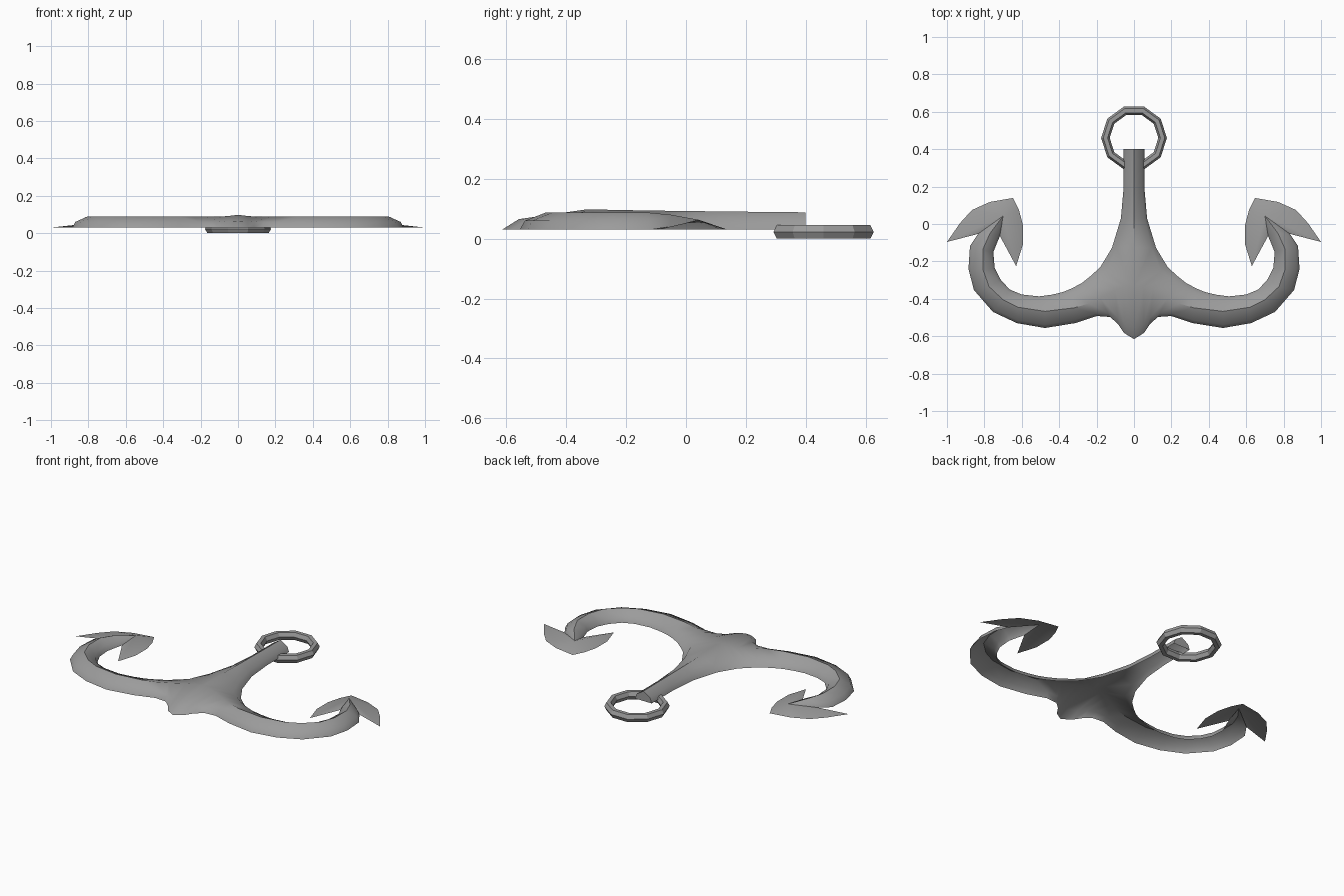
import bpy, bmesh, math
from mathutils import Vector

cube = bpy.data.objects.get("Cube")
if cube:
    bpy.data.objects.remove(cube, do_unlink=True)

iron = bpy.data.materials.new("grey_iron")
iron.use_nodes = True
GREY = (0.33, 0.33, 0.33, 1)
iron.diffuse_color = GREY
iron.node_tree.nodes["Principled BSDF"].inputs["Base Color"].default_value = GREY

BASE = 0.03   # height of the open lower rim
TOP = 0.088   # height of the ridge


def finish(name, bm, angle):
    """Turn a bmesh into a shaded object."""
    mesh = bpy.data.meshes.new(name)
    bm.to_mesh(mesh)
    bm.free()
    mesh.materials.append(iron)
    ob = bpy.data.objects.new(name, mesh)
    bpy.context.collection.objects.link(ob)
    bpy.ops.object.select_all(action='DESELECT')
    ob.select_set(True)
    bpy.context.view_layer.objects.active = ob
    bpy.ops.object.shade_smooth_by_angle(angle=math.radians(angle))
    return ob


def shell(name, polygons, angle):
    """Build polygons for the left half, mirror them and face them upward."""
    bm = bmesh.new()
    for side in (1, -1):
        for poly in polygons:
            # drop repeated corners where a strip closes to a point
            pts = [p for i, p in enumerate(poly) if (p - poly[i - 1]).length > 1e-5]
            if len(pts) > 2:
                bm.faces.new([bm.verts.new((p.x * side, p.y, p.z)) for p in pts])
    bmesh.ops.remove_doubles(bm, verts=bm.verts, dist=1e-4)
    bmesh.ops.recalc_face_normals(bm, faces=bm.faces)
    bm.normal_update()
    if sum(f.normal.z * f.calc_area() for f in bm.faces) < 0:
        bmesh.ops.reverse_faces(bm, faces=bm.faces)
    return finish(name, bm, angle)


def shoulder(edge, ridge):
    """Point between rim and ridge that gives the section its rounded wall."""
    p = edge.lerp(ridge, 0.2)
    p.z = edge.z + (ridge.z - edge.z) * 0.52
    return p


def strip(edges, ridges):
    rows = [(e, shoulder(e, r), r) for e, r in zip(edges, ridges)]
    return [[a[k], a[k + 1], b[k + 1], b[k]]
            for a, b in zip(rows, rows[1:]) for k in (0, 1)]


def rim(points):
    return [Vector((x, y, BASE)) for x, y in points]


# Shank: distance along y and half width
shank = [(0.4, 0.055), (0.2, 0.055), (0.03, 0.07), (-0.128, 0.118)]
shank_rim = rim([(w, y) for y, w in shank])
shank_ridge = [Vector((0, y, TOP + 0.002 * i)) for i, (y, w) in enumerate(shank)]

# Arm: ridge, inner rim and outer rim, from the crown to the fluke
ridge_xy = [(0, -.332), (.05, -.336), (.1, -.35), (.18, -.396), (.24, -.425),
            (.32, -.448), (.476, -.467), (.62, -.445), (.7, -.405),
            (.775, -.335), (.807, -.245), (.808, -.135), (.77, -.05)]
inner = rim([(.18, -.23), (.227, -.274), (.278, -.315), (.33, -.343), (.38, -.364),
             (.44, -.378), (.508, -.387), (.6, -.377), (.665, -.35),
             (.715, -.295), (.745, -.235), (.752, -.15), (.717, -.064)])
outer = rim([(0, -.615), (.053, -.583), (.085, -.535), (.128, -.497), (.198, -.492),
             (.315, -.53), (.476, -.556), (.626, -.53), (.754, -.47),
             (.856, -.353), (.885, -.24), (.877, -.118), (.834, -.053)])
ridge = [Vector((x, y, TOP)) for x, y in ridge_xy]
ridge[0].z, ridge[1].z, ridge[-1].z = 0.098, 0.092, 0.08
inner[-1].z = outer[-1].z = 0.04

# The arm closes to a point on the fluke's back
hub = Vector((0.70, 0.043, 0.063))
body = strip(shank_rim + inner + [hub], shank_ridge + ridge + [hub])
body += strip(outer + [hub], ridge + [hub])
body.append([shank_rim[0], shoulder(shank_rim[0], shank_ridge[0]),
             shank_ridge[0], Vector((0, 0.4, BASE))])
shell("anchor_body", body, 42)

# Flukes: a fan around the hub from barb to barb through the point
blade = rim([(1.0, -.096), (.93, .005), (.866, .075), (.77, .118), (.647, .139),
             (.615, .075), (.594, -.005), (.594, -.11), (.63, -.225)])
loop = [outer[-1]] + blade + [inner[-1]]
shell("flukes", [[a, b, hub] for a, b in zip(loop, loop[1:])], 42)

# Ring: ten straight links with a six sided section
bm = bmesh.new()
SEG, SIDES, MAJOR, MINOR = 10, 6, 0.153, 0.023
rings = []
for i in range(SEG):
    a = math.tau * i / SEG
    row = []
    for j in range(SIDES):
        b = math.tau * j / SIDES
        r = MAJOR + MINOR * math.cos(b)
        row.append(bm.verts.new((r * math.cos(a), 0.46 + r * math.sin(a),
                                 0.0225 + 0.026 * math.sin(b))))
    rings.append(row)
for i in range(SEG):
    p, q = rings[i], rings[(i + 1) % SEG]
    for j in range(SIDES):
        k = (j + 1) % SIDES
        bm.faces.new((p[j], q[j], q[k], p[k]))
bmesh.ops.recalc_face_normals(bm, faces=bm.faces)
finish("ring", bm, 30)
